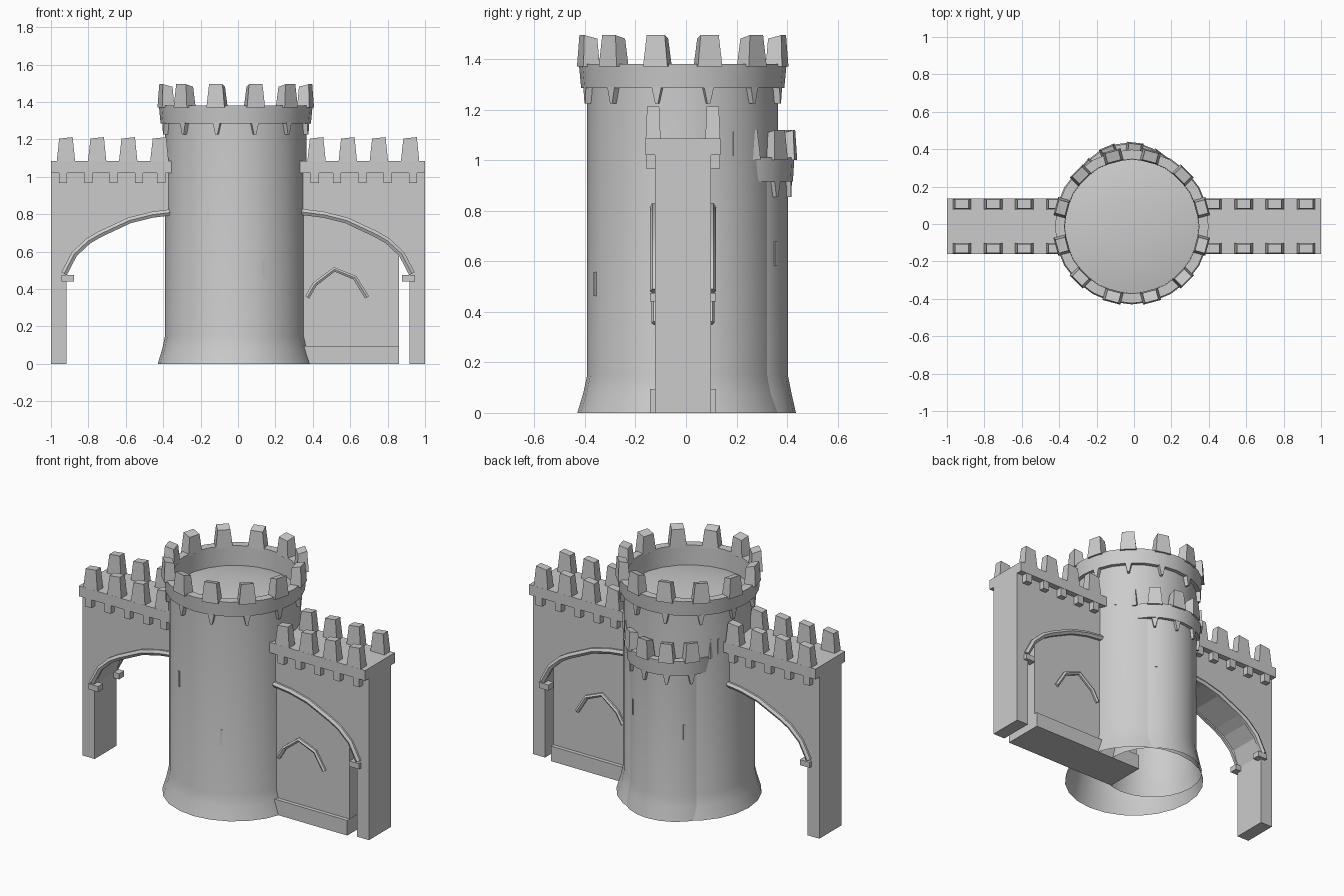
import bpy, bmesh, math
from mathutils import Vector, Matrix

if "Cube" in bpy.data.objects:
    bpy.data.objects.remove(bpy.data.objects["Cube"])

stone = bpy.data.materials.new("light_grey_stone")
stone.diffuse_color = (0.6, 0.6, 0.6, 1)
stone.use_nodes = True
stone.node_tree.nodes["Principled BSDF"].inputs["Base Color"].default_value = stone.diffuse_color
TOWER = Vector((-0.012, -0.013, 0))
TURRET = Vector((-0.03, 0.137, 0))
WALL_Y = (-0.122, 0.098)
ARCH = [(0.93, 0.47), (0.875, 0.575), (0.80, 0.645), (0.74, 0.68),
        (0.58, 0.755), (0.46, 0.785), (0.34, 0.80)]


def finish(name, bm, smooth=False, recalc=True):
    if recalc:
        bmesh.ops.recalc_face_normals(bm, faces=bm.faces)
    me = bpy.data.meshes.new(name)
    bm.to_mesh(me)
    bm.free()
    ob = bpy.data.objects.new(name, me)
    bpy.context.collection.objects.link(ob)
    me.materials.append(stone)
    if smooth:
        bpy.ops.object.select_all(action='DESELECT')
        ob.select_set(True)
        bpy.context.view_layer.objects.active = ob
        bpy.ops.object.shade_smooth_by_angle(angle=math.radians(32))
    return ob


def add_box(bm, x, y, z, top=1.0, top_y=None, slope=0.0, matrix=None):
    """Box from ranges; the upper end is scaled by top, and slope lifts the +x side."""
    ty = top if top_y is None else top_y
    cx, cy = sum(x) / 2, sum(y) / 2
    vs = []
    for k, zz in enumerate(z):
        for i, j in ((0, 0), (1, 0), (1, 1), (0, 1)):
            sx, sy = (top, ty) if k else (1, 1)
            v = Vector((cx + (x[i] - cx) * sx, cy + (y[j] - cy) * sy,
                        zz + (slope * (i - 0.5) if k else 0)))
            vs.append(bm.verts.new(matrix @ v if matrix else v))
    for f in ((3, 2, 1, 0), (4, 5, 6, 7), (0, 1, 5, 4), (1, 2, 6, 5), (2, 3, 7, 6), (3, 0, 4, 7)):
        bm.faces.new([vs[i] for i in f])


def lathe(name, profile, centre, seg=24, closed=False):
    bm = bmesh.new()
    rings = []
    for r, z in profile:
        if r == 0:
            rings.append([bm.verts.new(centre + Vector((0, 0, z)))] * seg)
        else:
            rings.append([bm.verts.new(centre + Vector((r * math.cos(a), r * math.sin(a), z)))
                          for a in (math.tau * i / seg for i in range(seg))])
    pairs = list(zip(rings, rings[1:])) + ([(rings[-1], rings[0])] if closed else [])
    for a, b in pairs:
        for i in range(seg):
            j = (i + 1) % seg
            quad = list(dict.fromkeys((a[i], a[j], b[j], b[i])))
            bm.faces.new(quad)
    return finish(name, bm, True, closed)


def prism(name, pts, y):
    """Extrude an x-z outline between two y values."""
    bm = bmesh.new()
    a, b = ([bm.verts.new((px, yy, pz)) for px, pz in pts] for yy in y)
    bm.faces.new(a)
    bm.faces.new(b[::-1])
    for i in range(len(pts)):
        j = (i + 1) % len(pts)
        bm.faces.new((a[i], a[j], b[j], b[i]))
    return finish(name, bm)


def moulding(name, pts, y, radius, smooth):
    cu = bpy.data.curves.new(name, 'CURVE')
    cu.dimensions = '3D'
    cu.bevel_depth = radius
    cu.bevel_resolution = 1
    cu.use_fill_caps = True
    sp = cu.splines.new('POLY')
    sp.points.add(len(pts) - 1)
    for p, (px, pz) in zip(sp.points, pts):
        p.co = (px, y, pz, 1)
    ob = bpy.data.objects.new(name, cu)
    bpy.context.collection.objects.link(ob)
    cu.materials.append(stone)
    bpy.ops.object.select_all(action='DESELECT')
    ob.select_set(True)
    bpy.context.view_layer.objects.active = ob
    bpy.ops.object.convert(target='MESH')
    if smooth:
        bpy.ops.object.shade_smooth_by_angle(angle=math.radians(50))
    else:
        bpy.ops.object.shade_flat()


def spin(centre, degrees):
    return Matrix.Translation(centre) @ Matrix.Rotation(math.radians(degrees), 4, 'Z')


def crown(prefix, centre, angles, r, z_ring, z_top, w, drop):
    """Merlons on a ring and the small brackets beneath it."""
    merlons, brackets = bmesh.new(), bmesh.new()
    for a in angles:
        m = spin(centre, a)
        add_box(merlons, (r - 0.055, r + 0.012), (-w / 2, w / 2), (z_ring[1] - 0.01, z_top),
                0.8, 0.74, 0.014, m)
        # bracket: wedge that narrows to a point at its foot
        flip = m @ Matrix.Translation((0, 0, 2 * z_ring[0])) @ Matrix.Scale(-1, 4, (0, 0, 1))
        add_box(brackets, (r - 0.05, r - 0.006), (-0.02, 0.02),
                (z_ring[0] - 0.004, z_ring[0] + drop), 0.95, 0.3, 0, flip)
    finish(prefix + "_merlons", merlons)
    finish(prefix + "_brackets", brackets)


# round main tower, open below, with parapet ring and domed roof floor
lathe("tower_body", [(0.417, 0), (0.393, 0.08), (0.378, 0.15), (0.378, 1.29)], TOWER)
lathe("tower_parapet", [(0.374, 1.285), (0.402, 1.285), (0.411, 1.38), (0.36, 1.38),
                        (0.358, 1.25)], TOWER, closed=True)
lathe("tower_roof", [(0.362, 1.255), (0.27, 1.275), (0.14, 1.287), (0, 1.292)], TOWER)
crown("tower", TOWER, range(15, 360, 30), 0.408, (1.285, 1.38), 1.488, 0.1, 0.06)

# rear stair turret, mostly sunk in the tower
lathe("turret_body", [(0.298, 0), (0.28, 0.08), (0.266, 0.15), (0.266, 0.93)], TURRET)
lathe("turret_parapet", [(0.262, 0.915), (0.286, 0.915), (0.292, 1.01), (0.25, 1.01),
                         (0.25, 0.94)], TURRET, closed=True)
lathe("turret_floor", [(0.252, 0.95), (0, 0.955)], TURRET)
crown("turret", TURRET, [98 + d for d in (-75, -45, -15, 15, 45, 75)], 0.288,
      (0.915, 1.01), 1.112, 0.09, 0.06)

# arrow slits as thin plates
slits = bmesh.new()
for c, r, a, z in ((TOWER, 0.376, -113, 0.80), (TOWER, 0.376, -67, 0.51), (TOWER, 0.376, 33, 1.065),
                   (TOWER, 0.376, 152, 1.065), (TURRET, 0.264, 55, 0.63), (TURRET, 0.264, 135, 0.55)):
    add_box(slits, (r - 0.004, r + 0.004), (-0.008, 0.008), (z - 0.048, z + 0.048), matrix=spin(c, a))
finish("arrow_slits", slits)

# two arched curtain walls
mid_y = sum(WALL_Y) / 2
for side, s in (("left", -1), ("right", 1)):
    outline = [(0.28, 1.05), (1.0, 1.05), (1.0, 0), (0.916, 0), (0.916, 0.47)] + ARCH[1:] + [(0.28, 0.81)]
    prism(side + "_wall", [(s * px, pz) for px, pz in outline], WALL_Y)
    bm = bmesh.new()
    add_box(bm, sorted((s * 0.3, s * 1.0)), (-0.16, 0.136), (1.02, 1.085))
    finish(side + "_walkway", bm)
    merlons, brackets, imposts = bmesh.new(), bmesh.new(), bmesh.new()
    for f in (-1, 1):
        # f picks the front or rear face of the wall
        face = WALL_Y[0] if f < 0 else WALL_Y[1]
        edge = mid_y + f * 0.118
        for px in (0.42, 0.587, 0.753, 0.92):
            add_box(merlons, (s * px - 0.05, s * px + 0.05), (edge - 0.03, edge + 0.03),
                    (1.075, 1.208), 0.72, 0.8, 0.008)
        for px in (0.41, 0.53, 0.665, 0.80, 0.935):
            add_box(brackets, (s * px - 0.022, s * px + 0.022),
                    sorted((face - f * 0.01, face + f * 0.036)), (0.967, 1.025))
        add_box(imposts, sorted((s * 0.878, s * 0.945)), sorted((face - f * 0.03, face + f * 0.02)),
                (0.44, 0.475))
        moulding(side + "_arch_moulding", [(s * px, pz + 0.012) for px, pz in ARCH],
                 face + f * 0.002, 0.019, True)
    finish(side + "_wall_merlons", merlons)
    finish(side + "_wall_brackets", brackets)
    finish(side + "_imposts", imposts)

# blocked arch on the right: infill, plinth and window hoods
prism("arch_infill", [(0.06, 0.02), (0.86, 0.02), (0.86, 0.61), (0.74, 0.71), (0.5, 0.81), (0.06, 0.81)],
      (WALL_Y[0] + 0.004, WALL_Y[1] - 0.004))
bm = bmesh.new()
add_box(bm, (0.06, 0.862), (-0.142, 0.118), (0, 0.095))
finish("infill_plinth", bm)
hood = [(0.37, 0.355), (0.41, 0.425), (0.515, 0.505), (0.625, 0.46), (0.69, 0.355)]
for yy in (WALL_Y[0], WALL_Y[1]):
    moulding("window_hood", hood, yy, 0.014, False)
